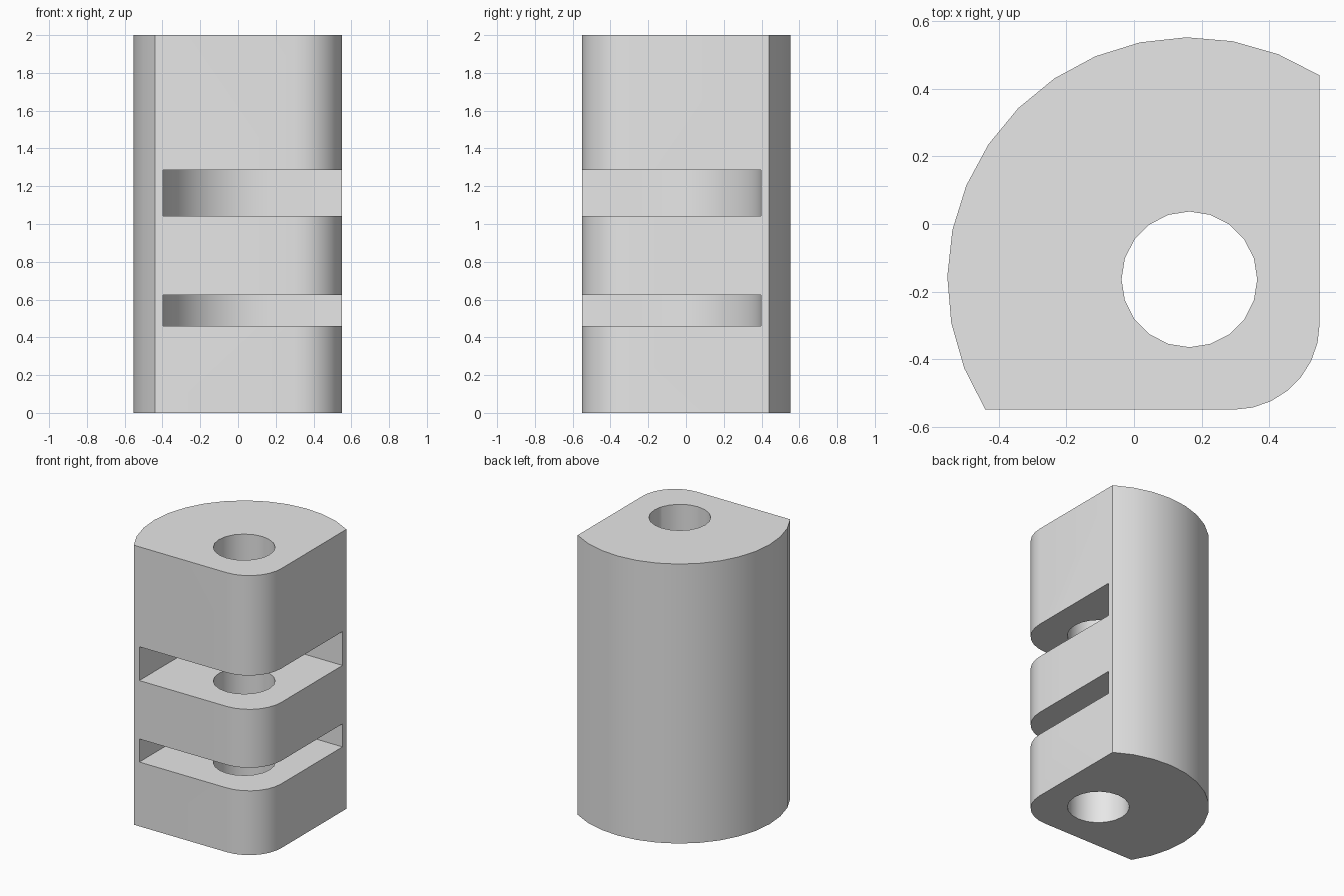
import bpy, bmesh
from math import cos, sin, radians, sqrt, atan2, degrees

default = bpy.data.objects.get("Cube")
if default:
    bpy.data.objects.remove(default, do_unlink=True)

HEIGHT = 2.0
SIDE = 0.55           # flat front and left faces
AXIS = 0.164          # bore axis sits at (AXIS, -AXIS)
OUTER, SLOT, BORE, CORNER = 0.717, 0.56, 0.201, 0.255
SLOT_LEVELS = [(0.46, 0.625), (1.043, 1.285)]


def arc(cx, cy, r, start, end, n):
    """Points along an arc, angles in degrees."""
    angles = [radians(start + (end - start) * i / n) for i in range(n + 1)]
    return [(cx + r * cos(a), cy + r * sin(a)) for a in angles]


def prism(name, outline, z0, z1):
    """Extrude a counter-clockwise outline between two heights."""
    bm = bmesh.new()
    face = bm.faces.new([bm.verts.new((x, y, z0)) for x, y in outline])
    top = bmesh.ops.extrude_face_region(bm, geom=[face])["geom"]
    bmesh.ops.translate(bm, vec=(0, 0, z1 - z0),
                        verts=[v for v in top if isinstance(v, bmesh.types.BMVert)])
    bmesh.ops.recalc_face_normals(bm, faces=bm.faces)
    mesh = bpy.data.meshes.new(name)
    bm.to_mesh(mesh)
    bm.free()
    obj = bpy.data.objects.new(name, mesh)
    bpy.context.collection.objects.link(obj)
    return obj


# Body: large round back, two flat faces and a rounded front corner
reach = SIDE - AXIS
edge_angle = degrees(atan2(sqrt(OUTER ** 2 - reach ** 2), reach))
back = arc(AXIS, -AXIS, OUTER, edge_angle, 270 - edge_angle, 14)
inset = SIDE - CORNER
front = arc(inset, -inset, CORNER, -90, 0, 7)
body = prism("slotted_body", back + front, 0, HEIGHT)

# Cutters: the vertical bore and two horizontal slots open to the flat faces
cutters = [prism("bore_cutter", arc(AXIS, -AXIS, BORE, 0, 360, 20)[:-1], -0.1, HEIGHT + 0.1)]
slot_outline = arc(AXIS, -AXIS, SLOT, 90, 180, 12)
slot_outline += [(AXIS - SLOT, -1), (1, -1), (1, SLOT - AXIS)]
for low, high in SLOT_LEVELS:
    cutters.append(prism("slot_cutter", slot_outline, low, high))

bpy.ops.object.select_all(action="DESELECT")
body.select_set(True)
bpy.context.view_layer.objects.active = body
for cutter in cutters:
    cutter.hide_render = True
    mod = body.modifiers.new("cut", "BOOLEAN")
    mod.operation, mod.solver, mod.object = "DIFFERENCE", "EXACT", cutter
    bpy.ops.object.modifier_apply(modifier=mod.name)
    bpy.data.objects.remove(cutter, do_unlink=True)

# Plain grey finish
grey = bpy.data.materials.new("light_grey")
grey.use_nodes = True
grey.diffuse_color = (0.8, 0.8, 0.8, 1)
grey.node_tree.nodes["Principled BSDF"].inputs["Base Color"].default_value = (0.8, 0.8, 0.8, 1)
body.data.materials.clear()
body.data.materials.append(grey)
for poly in body.data.polygons:
    poly.material_index = 0
bpy.ops.object.shade_smooth_by_angle(angle=radians(30))
